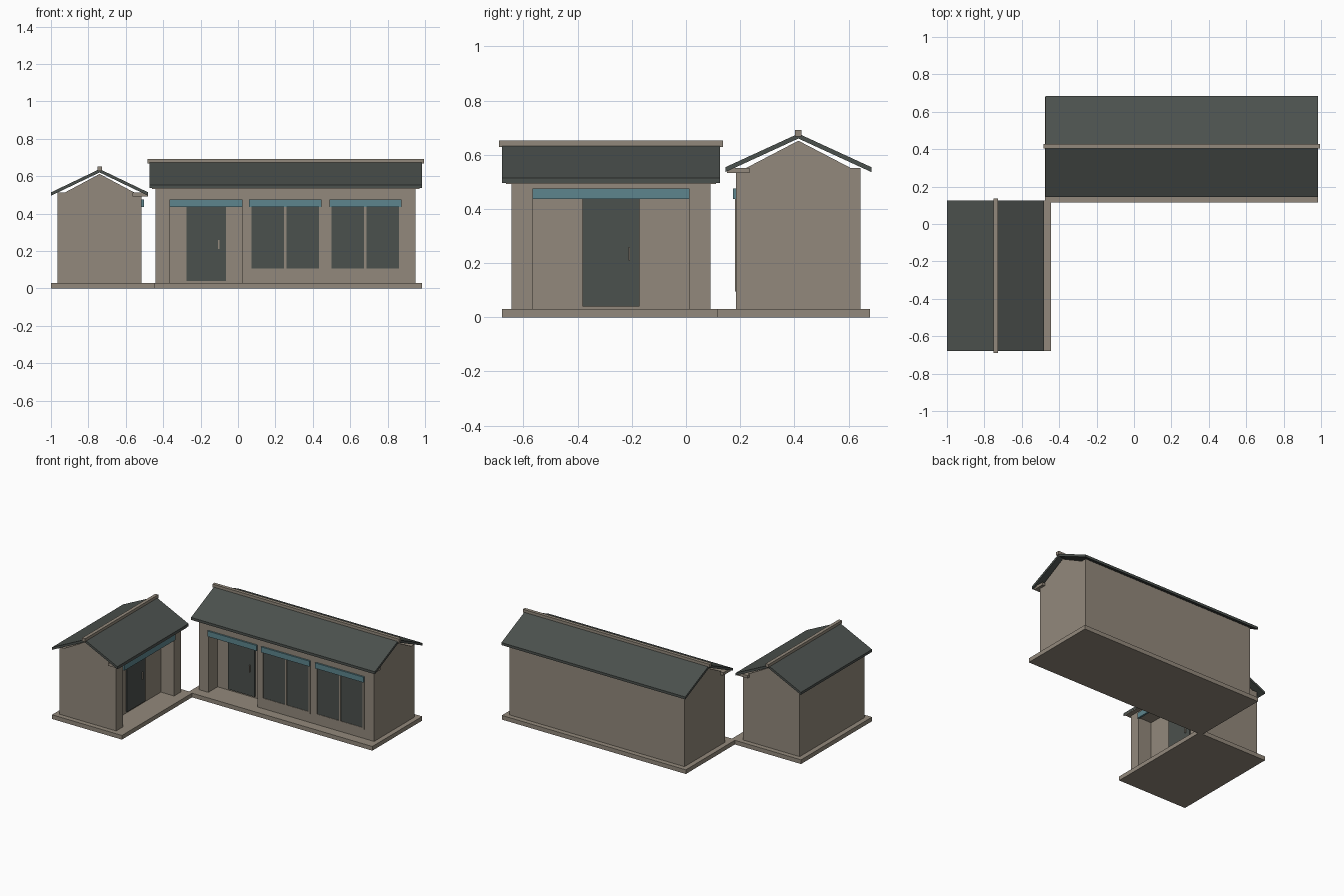
import bpy, bmesh, math
from mathutils import Matrix, Vector

if "Cube" in bpy.data.objects:
    bpy.data.objects.remove(bpy.data.objects["Cube"])


def material(name, rgb):
    m = bpy.data.materials.new(name)
    m.diffuse_color = (*rgb, 1)
    m.use_nodes = True
    m.node_tree.nodes["Principled BSDF"].inputs["Base Color"].default_value = m.diffuse_color
    return m


BROWN = material("warm_stone", (0.29, 0.25, 0.20))
DARK = material("dark_slate", (0.071, 0.082, 0.075))
BLUE = material("dusty_teal", (0.110, 0.235, 0.270))


def prism(name, pts, lo, hi, axis, mat, M):
    """Extrude a 2D outline: axis 'z' uses (u, v) points, axis 'u' uses (v, z)."""
    place = (lambda p, h: Vector((p[0], p[1], h))) if axis == 'z' else \
            (lambda p, h: Vector((h, p[0], p[1])))
    bm = bmesh.new()
    f = bm.faces.new([bm.verts.new(M @ place(p, lo)) for p in pts])
    ext = bmesh.ops.extrude_face_region(bm, geom=[f])
    d = M.to_3x3() @ place((0, 0), hi - lo)
    bmesh.ops.translate(bm, vec=d,
                        verts=[g for g in ext["geom"] if isinstance(g, bmesh.types.BMVert)])
    bmesh.ops.recalc_face_normals(bm, faces=bm.faces)
    me = bpy.data.meshes.new(name)
    bm.to_mesh(me)
    bm.free()
    me.materials.append(mat)
    ob = bpy.data.objects.new(name, me)
    bpy.context.collection.objects.link(ob)
    return ob


def box(name, u, v, z, mat, M):
    return prism(name, [(u[0], v[0]), (u[1], v[0]), (u[1], v[1]), (u[0], v[1])],
                 z[0], z[1], 'z', mat, M)


def house(tag, M, hu, hv, top, roof_hu, roof_hv, porch, windows):
    """u runs along the ridge, the front is at negative v."""
    p0, p1 = porch
    back = -hv + 0.105
    # plinth
    box(tag + "_plinth", (-hu - .035, hu + .035), (-hv - .07, hv + .035), (0, .03), BROWN, M)
    # walls with a recessed porch, and the lintel across it
    prism(tag + "_walls", [(-hu, -hv), (p0, -hv), (p0, back), (p1, back), (p1, -hv),
                           (hu, -hv), (hu, hv), (-hu, hv)], .03, top, 'z', BROWN, M)
    box(tag + "_porch_lintel", (p0, p1), (-hv, back), (.445, top), BROWN, M)
    # gable, eave boards, roof and ridge cap
    prism(tag + "_gable", [(-hv, top), (hv, top), (0, top + .12)], -hu, hu, 'u', BROWN, M)
    box(tag + "_front_eave_board", (-hu - .02, hu + .02), (-hv - .033, -hv + .05),
        (top, top + .02), BROWN, M)
    box(tag + "_back_eave_board", (-hu, hu), (hv - .05, hv), (top, top + .02), BROWN, M)
    e, r, t = top + .004, top + .128, .018
    prism(tag + "_roof", [(-roof_hv, e), (0, r), (roof_hv, e), (roof_hv, e + t),
                          (0, r + t), (-roof_hv, e + t)], -roof_hu, roof_hu, 'u', DARK, M)
    box(tag + "_ridge_cap", (-roof_hu - .011, roof_hu + .011), (-.012, .012),
        (r + .008, top + .16), BROWN, M)
    # door with handle
    c = (p0 + p1) / 2
    box(tag + "_door", (c - .105, c + .105), (back - .008, back), (.04, .445), DARK, M)
    box(tag + "_door_handle", (c + .064, c + .07), (back - .016, back - .007),
        (.21, .26), BROWN, M)
    # teal header over the porch
    box(tag + "_porch_header", (p0, p1), (-hv - .012, -hv + .001), (.436, .475), BLUE, M)
    # windows: frame bars, glass, teal header
    for i, (a, b) in enumerate(windows, 1):
        n = f"{tag}_window_{i}"
        m = (a + b) / 2
        box(n + "_glass", (a + .01, b - .01), (-hv - .001, -hv + .004), (.105, .437), DARK, M)
        for part, u, z in (("left", (a, a + .012), (.095, .437)),
                           ("right", (b - .012, b), (.095, .437)),
                           ("mullion", (m - .006, m + .006), (.105, .437)),
                           ("sill", (a, b), (.095, .107))):
            box(f"{n}_{part}", u, (-hv - .004, -hv + .003), z, BROWN, M)
        box(n + "_header", (a, b), (-hv - .012, -hv + .001), (.436, .475), BLUE, M)


# long house facing the front
house("main_house", Matrix.Translation((.255, .415, 0)), .695, .23, .532, .729, .27,
      (-.62, -.23), [(-.195, .191), (.234, .618)])
# small side house facing right
house("side_house", Matrix.Translation((-.74, -.277, 0)) @ Matrix.Rotation(math.pi / 2, 4, 'Z'),
      .367, .225, .492, .403, .259, (-.289, .289), [])
